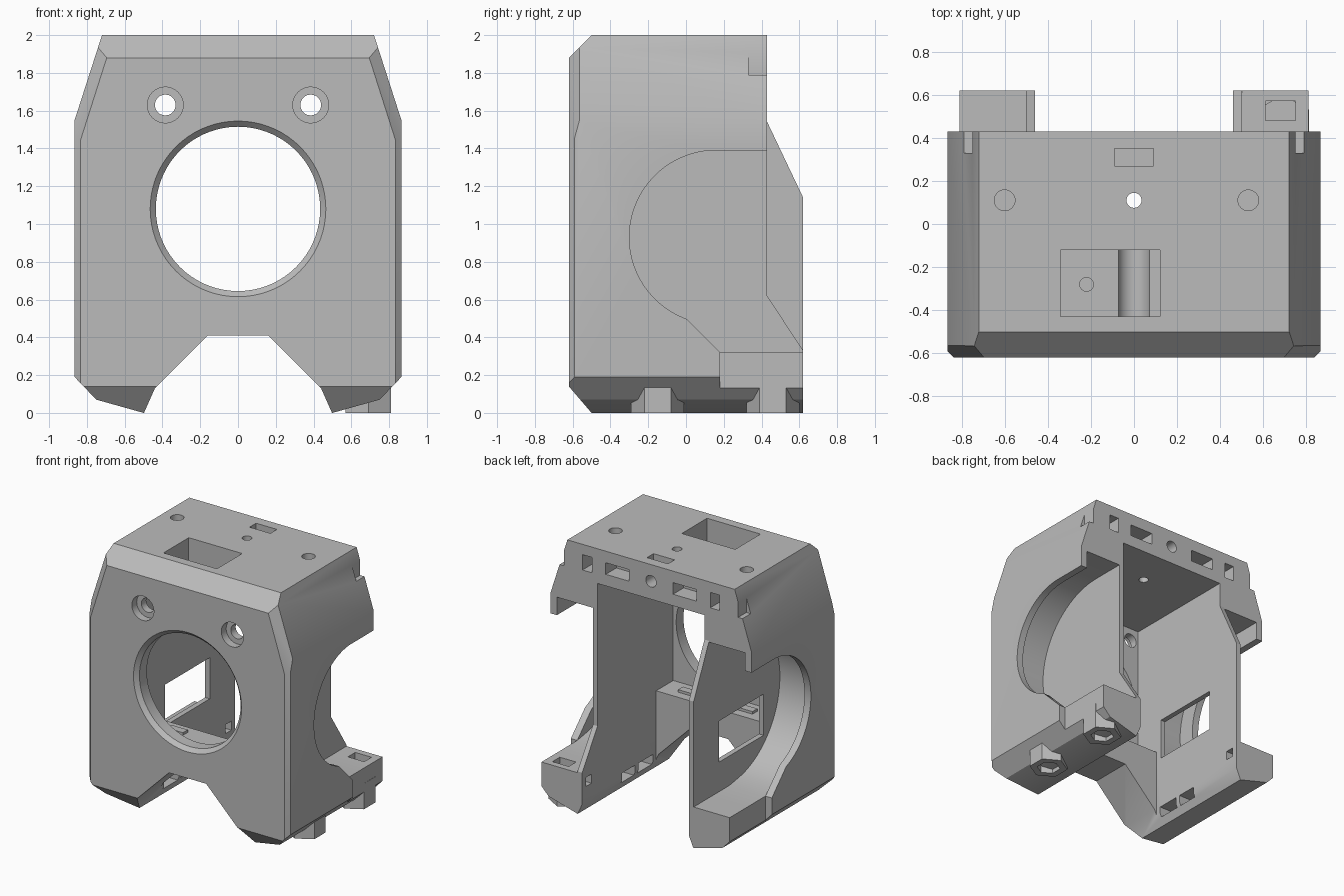
import bpy, bmesh, math
from mathutils import Vector

if "Cube" in bpy.data.objects:
    bpy.data.objects.remove(bpy.data.objects["Cube"], do_unlink=True)

grey = bpy.data.materials.new("plain_grey")
grey.use_nodes = True
COLOUR = (0.5, 0.5, 0.5, 1)
grey.diffuse_color = COLOUR
grey.node_tree.nodes["Principled BSDF"].inputs["Base Color"].default_value = COLOUR


def to_object(name, bm):
    bmesh.ops.recalc_face_normals(bm, faces=bm.faces)
    mesh = bpy.data.meshes.new(name)
    bm.to_mesh(mesh)
    bm.free()
    mesh.materials.append(grey)
    obj = bpy.data.objects.new(name, mesh)
    bpy.context.collection.objects.link(obj)
    return obj


def prism_mesh(points, axis, lo, hi):
    """Extrude a 2D outline along x (y, z points), y (x, z) or z (x, y)."""
    place = {"x": lambda a, b: (lo, a, b), "y": lambda a, b: (a, lo, b), "z": lambda a, b: (a, b, lo)}[axis]
    bm = bmesh.new()
    face = bm.faces.new([bm.verts.new(place(a, b)) for a, b in points])
    out = bmesh.ops.extrude_face_region(bm, geom=[face])
    shift = Vector([(hi - lo) * (axis == c) for c in "xyz"])
    bmesh.ops.translate(bm, vec=shift, verts=[v for v in out["geom"] if isinstance(v, bmesh.types.BMVert)])
    return bm


def prism(name, points, axis, lo, hi):
    return to_object(name, prism_mesh(points, axis, lo, hi))


def box(name, x, y, z):
    return prism(name, [(x[0], y[0]), (x[1], y[0]), (x[1], y[1]), (x[0], y[1])], "z", *z)


def arc(centre, r, start, end, n):
    angles = [math.radians(start + (end - start) * i / n) for i in range(n + 1)]
    return [(centre[0] + r * math.cos(a), centre[1] + r * math.sin(a)) for a in angles]


def rod(name, centre, r, axis, lo, hi, sides=32, turn=0):
    return prism(name, arc(centre, r, turn, turn + 360, sides)[:-1], axis, lo, hi)


def cut(target, *cutters):
    bpy.context.view_layer.objects.active = target
    for c in cutters:
        c.hide_render = True
        mod = target.modifiers.new("cut", "BOOLEAN")
        mod.operation, mod.solver, mod.object = "DIFFERENCE", "EXACT", c
        bpy.ops.object.modifier_apply(modifier=mod.name)
        bpy.data.objects.remove(c, do_unlink=True)


def clip(bm, point, normal):
    geom = bm.verts[:] + bm.edges[:] + bm.faces[:]
    out = bmesh.ops.bisect_plane(bm, geom=geom, plane_co=point, plane_no=normal, clear_outer=True)
    edges = [e for e in out["geom_cut"] if isinstance(e, bmesh.types.BMEdge)]
    bmesh.ops.contextual_create(bm, geom=edges)


# Outer body: tapered outline with chamfered front edges
half = [(0.5, 0), (0.75, 0.07), (0.865, 0.19), (0.865, 1.55), (0.72, 2)]
bm = prism_mesh(half + [(-x, z) for x, z in reversed(half)], "y", -0.62, 0.62)
clip(bm, (0, -0.62, 1.88), (0, -1, 1))
clip(bm, (0, -0.62, 0.14), (0, -0.14, -0.12))
for s in (1, -1):
    clip(bm, (s * 0.835, -0.62, 0), (s, -1, 0))
    a, b, c = Vector((0.835, -0.62, 1.44)), Vector((0.695, -0.62, 1.88)), Vector((0.765, -0.565, 1.86))
    n = (b - a).cross(c - a)
    n = n if n.x > 0 else -n
    clip(bm, (s * a.x, a.y, a.z), (s * n.x, n.y, n.z))
body = to_object("body_shell", bm)

# Open back, inner bay and front arch
arch = [(0.52, -0.05), (0.44, 0.13), (0.16, 0.41)]
cut(body,
    box("back_cut", (-1, 1), (0.43, 1), (0.32, 3)),
    box("bay", (-0.46, 0.46), (-0.29, 1), (-1, 1.73)),
    box("front_bay", (-0.46, 0.46), (-0.5, 0), (0.62, 1.73)),
    prism("arch", arch + [(-x, z) for x, z in reversed(arch)], "y", -1, 1))

# Side fan pockets, with a thin outer rim and a wider chamber behind it
rim = arc((0.16, 0.93), 0.46, 90, 250, 40) + [(0.18, 0.32), (1, 0.32), (1, 1.39)]
chamber = arc((0.16, 0.93), 0.6, 90, 262, 40) + [(0.18, 0.32), (1, 0.32), (1, 1.53)]
for s in (1, -1):
    cut(body,
        prism("rim_cut", rim, "x", s * 0.7, s * 1),
        prism("chamber_cut", chamber, "x", s * 0.5, s * 0.81),
        box("leg_trim", sorted((s * 0.81, s * 1)), (0.18, 1), (-1, 0.33)))

# Large front opening with a bevelled lip, and screw holes
cut(body, rod("opening", (0, 1.08), 0.435, "y", -1, -0.4, 72))
lip = rod("lip", (0, 1.08), 0.475, "y", -0.63, -0.58, 72)
for v in lip.data.vertices:
    if v.co.y > -0.6:
        v.co.x *= 0.425 / 0.475
        v.co.z = 1.08 + (v.co.z - 1.08) * 0.425 / 0.475
cut(body, lip)
for s in (1, -1):
    cut(body, rod("screw_head", (s * 0.385, 1.63), 0.095, "y", -1, -0.56),
        rod("screw_hole", (s * 0.385, 1.63), 0.055, "y", -1, -0.4))

# Top plate: connector pocket, cable trough, small slots and holes
cut(body,
    box("connector", (-0.34, 0.12), (-0.43, -0.12), (1.8, 3)),
    rod("trough", (0, 1.82), 0.075, "y", -0.43, -0.12),
    box("top_slot", (-0.09, 0.09), (0.27, 0.35), (1.93, 3)),
    rod("top_hole", (0, 0.11), 0.035, "z", 1.5, 3),
    rod("connector_hole", (-0.22, -0.28), 0.032, "z", 1.76, 2))
for x in (-0.6, 0.53):
    cut(body, rod("insert_hole", (x, 0.11), 0.048, "z", 1.85, 3))

# Back strip: slots, centre hole and corner notches
cut(body, rod("back_hole", (0, 1.87), 0.045, "y", 0.25, 1))
for s in (1, -1):
    for x, w, lo, hi in ((0.29, 0.2, 1.82, 1.91), (0.55, 0.08, 1.8, 1.92)):
        cut(body, box("strip_slot", (s * x - w / 2, s * x + w / 2), (0.3, 1), (lo, hi)))
    cut(body, box("notch", sorted((s * 0.75, s * 1)), (0.33, 1), (1.79, 1.91)))

# Right wall window, leg slots and leg top pocket
cut(body, box("window", (-0.6, -0.4), (-0.24, 0.31), (0.55, 0.87)),
    box("leg_pocket", (0.61, 0.75), (0.48, 0.57), (0.12, 1)))
for s in (1, -1):
    for y, w, z, h in ((-0.16, 0.18, 0.1, 0.08), (0.05, 0.16, 0.1, 0.08), (0.54, 0.07, 0.24, 0.07)):
        cut(body, box("leg_slot", sorted((s * 0.3, s * 0.56)), (y - w / 2, y + w / 2), (z - h / 2, z + h / 2)))

# Rear wall extensions
right_wall = prism("right_rear_wall", [(0.42, 1.54), (0.43, 1.54), (0.62, 1.14), (0.62, 0.31), (0.42, 0.31)],
                   "x", -0.5, -0.46)
left_wall = prism("left_rear_wall", [(0.42, 0.63), (0.43, 0.62), (0.62, 0.33), (0.62, 0.31), (0.42, 0.31)],
                  "x", 0.46, 0.5)

# Hexagonal sockets under the left leg
for i, y in enumerate((-0.15, 0.46)):
    socket = rod(f"hex_socket_{i + 1}", (0.69, y), 0.14, "z", 0, 0.2, 6, 30 + 60)
    cut(socket, rod("socket_bore", (0.69, y), 0.085, "z", -1, 0.1, 6, 30 + 60))

# Clips on the inner shelf
for s in (1, -1):
    box("shelf_clip", (s * 0.25 - 0.07, s * 0.25 + 0.07), (-0.42, -0.36), (0.6, 0.64))

# Keep flat faces crisp and round ones smooth
bpy.ops.object.select_all(action="DESELECT")
body.select_set(True)
bpy.context.view_layer.objects.active = body
bpy.ops.object.shade_smooth_by_angle(angle=math.radians(25))
